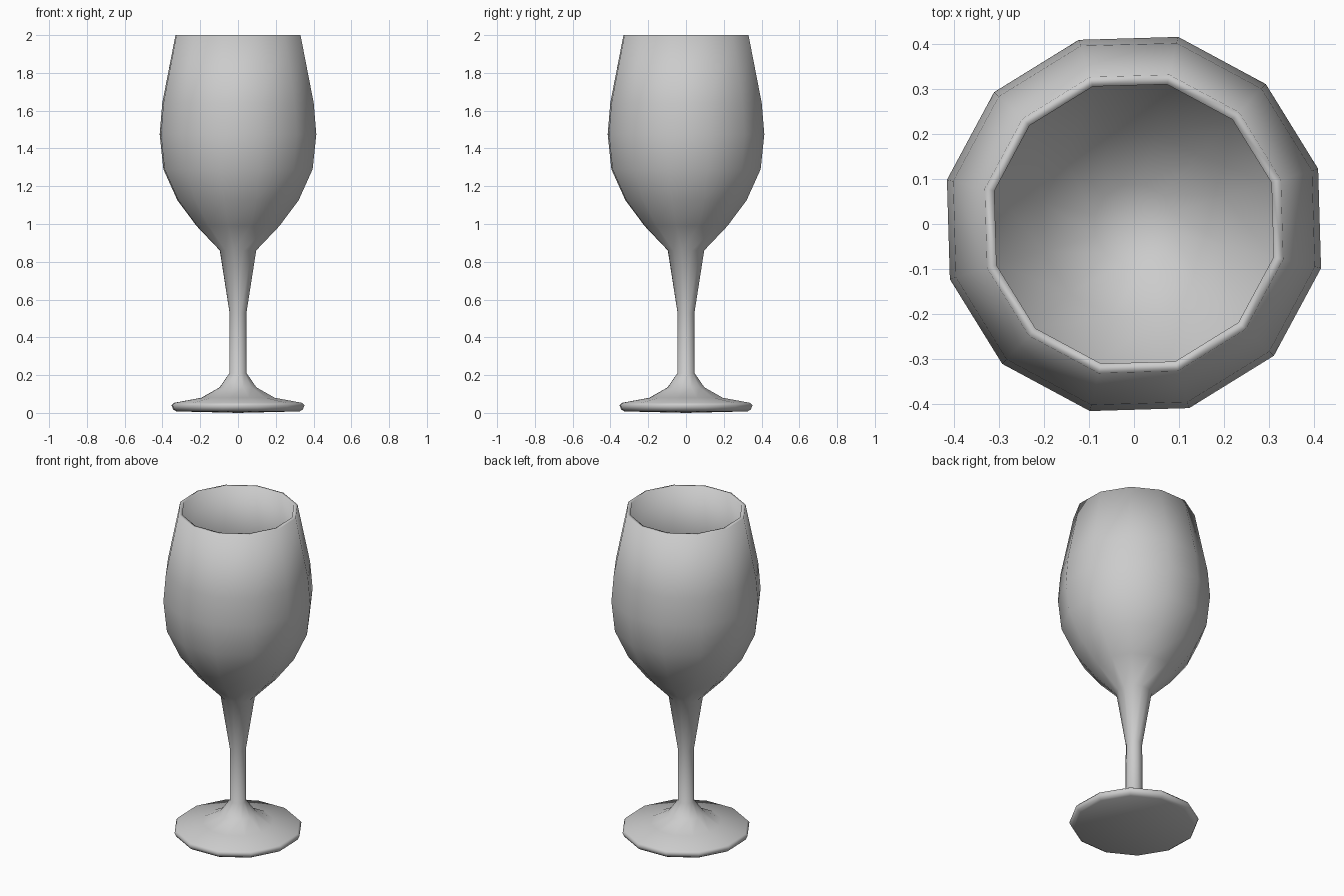
import bpy, bmesh, math

if "Cube" in bpy.data.objects:
    bpy.data.objects.remove(bpy.data.objects["Cube"])

SIDES = 12
OFFSET = math.radians(16.7)

# Profile (radius, height): underside, foot, stem, outer bowl, rim, inner bowl
profile = [
    (0.0, 0.0), (0.335, 0.008), (0.352, 0.018), (0.362, 0.04), (0.35, 0.053),
    (0.20, 0.08), (0.10, 0.135), (0.047, 0.21), (0.046, 0.53), (0.099, 0.86),
    (0.226, 0.99), (0.33, 1.126), (0.406, 1.29), (0.426, 1.475), (0.412, 1.64),
    (0.34, 2.0), (0.318, 2.0),
    (0.391, 1.64), (0.405, 1.475), (0.386, 1.30), (0.313, 1.145),
    (0.21, 1.01), (0.09, 0.90), (0.0, 0.89),
]


def lathe(name, points):
    """Revolve a profile that starts and ends on the axis."""
    bm = bmesh.new()
    rings = []
    for r, z in points:
        if r == 0:
            rings.append([bm.verts.new((0, 0, z))] * SIDES)
        else:
            angles = [OFFSET + math.tau * i / SIDES for i in range(SIDES)]
            rings.append([bm.verts.new((r * math.cos(a), r * math.sin(a), z)) for a in angles])
    for low, high in zip(rings, rings[1:]):
        for i in range(SIDES):
            j = (i + 1) % SIDES
            corners = list(dict.fromkeys((low[i], low[j], high[j], high[i])))
            bm.faces.new(corners).smooth = True
    bmesh.ops.recalc_face_normals(bm, faces=bm.faces[:])
    mesh = bpy.data.meshes.new(name)
    bm.to_mesh(mesh)
    bm.free()
    obj = bpy.data.objects.new(name, mesh)
    bpy.context.collection.objects.link(obj)
    return obj


# Foot, stem and hollow bowl in one continuous surface
lathe("wine_glass", profile)
